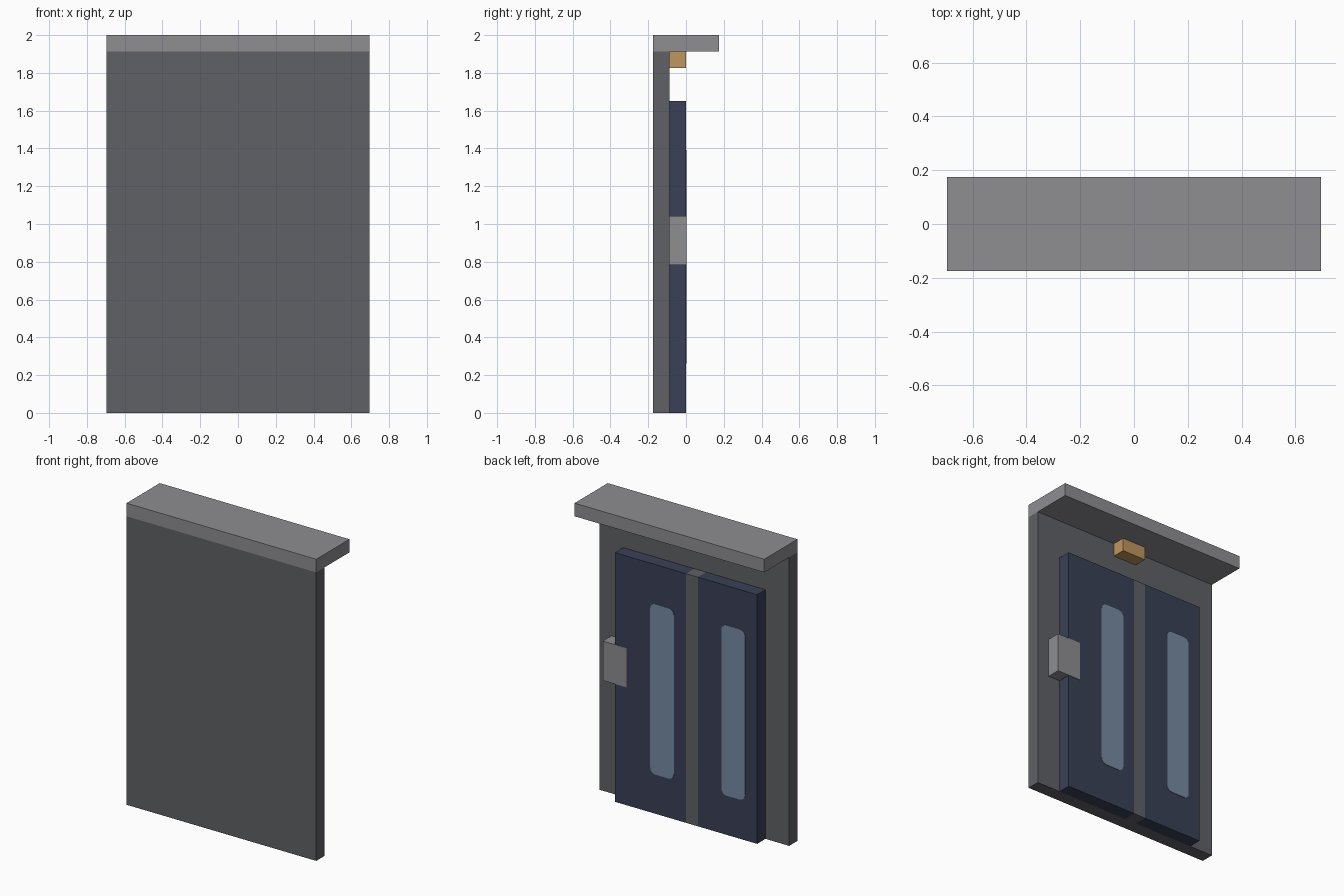
import bpy, bmesh, math

if "Cube" in bpy.data.objects:
    bpy.data.objects.remove(bpy.data.objects["Cube"])

U = 2 / 23  # the model sits on a regular grid of this step


def material(name, rgb):
    lin = [((c / 255 + 0.055) / 1.055) ** 2.4 for c in rgb]
    m = bpy.data.materials.new(name)
    m.diffuse_color = (*lin, 1)
    m.use_nodes = True
    m.node_tree.nodes["Principled BSDF"].inputs["Base Color"].default_value = m.diffuse_color
    return m


dark_grey = material("dark_grey", (96, 97, 101))
light_grey = material("light_grey", (142, 142, 146))
navy = material("navy", (58, 65, 86))
glass_blue = material("glass_blue", (118, 138, 162))
amber = material("amber", (190, 150, 96))


def finish(name, bm, *mats):
    bmesh.ops.recalc_face_normals(bm, faces=bm.faces)
    me = bpy.data.meshes.new(name)
    bm.to_mesh(me)
    bm.free()
    for m in mats:
        me.materials.append(m)
    ob = bpy.data.objects.new(name, me)
    bpy.context.collection.objects.link(ob)
    return ob


def box_mesh(x, y, z):
    """Box from (min, max) pairs given in grid steps."""
    bm = bmesh.new()
    bmesh.ops.create_cube(bm, size=1)
    for v in bm.verts:
        v.co = [U * (lo if c < 0 else hi) for c, (lo, hi) in zip(v.co, (x, y, z))]
    return bm


# Wall slab and overhanging roof
finish("wall", box_mesh((-8, 8), (-2, -1), (0, 22)), dark_grey)
finish("roof", box_mesh((-8, 8), (-2, 2), (22, 23)), light_grey)

# Double door, cut into two leaves and a grey centre strip
bm = box_mesh((-6, 6), (-1, 0), (0, 19))
for cut in (-1, 0):
    bmesh.ops.bisect_plane(bm, geom=bm.verts[:] + bm.edges[:] + bm.faces[:],
                           plane_co=(cut * U, 0, 0), plane_no=(1, 0, 0))
for f in bm.faces:
    f.material_index = int(-U < f.calc_center_median().x < 0)
finish("double_door", bm, navy, dark_grey)


# Rounded window plates on the door leaves
def window(name, x0, x1, z0, z1, r=0.04, depth=0.003):
    bm = bmesh.new()
    verts = []
    corners = [(x1 - r, z1 - r), (x0 + r, z1 - r), (x0 + r, z0 + r), (x1 - r, z0 + r)]
    for q, (cx, cz) in enumerate(corners):
        for i in range(5):
            a = math.pi / 2 * (q + i / 4)
            verts.append(bm.verts.new((cx + r * math.cos(a), 0, cz + r * math.sin(a))))
    face = bm.faces.new(verts)
    ext = bmesh.ops.extrude_face_region(bm, geom=[face], use_keep_orig=True)
    for g in ext["geom"]:
        if isinstance(g, bmesh.types.BMVert):
            g.co.y += depth
    finish(name, bm, glass_blue)


for side, left in (("left", 1), ("right", -5)):
    window(side + "_window", left * U, (left + 2) * U, 3 * U, 16 * U)

# Control box at the door edge, a hair proud of the door
finish("control_box", box_mesh((5, 7), (-1, 0.03), (9, 12)), light_grey)

# Lamp under the roof
finish("lamp", box_mesh((-1, 1), (-1, 0), (21, 22)), amber)
